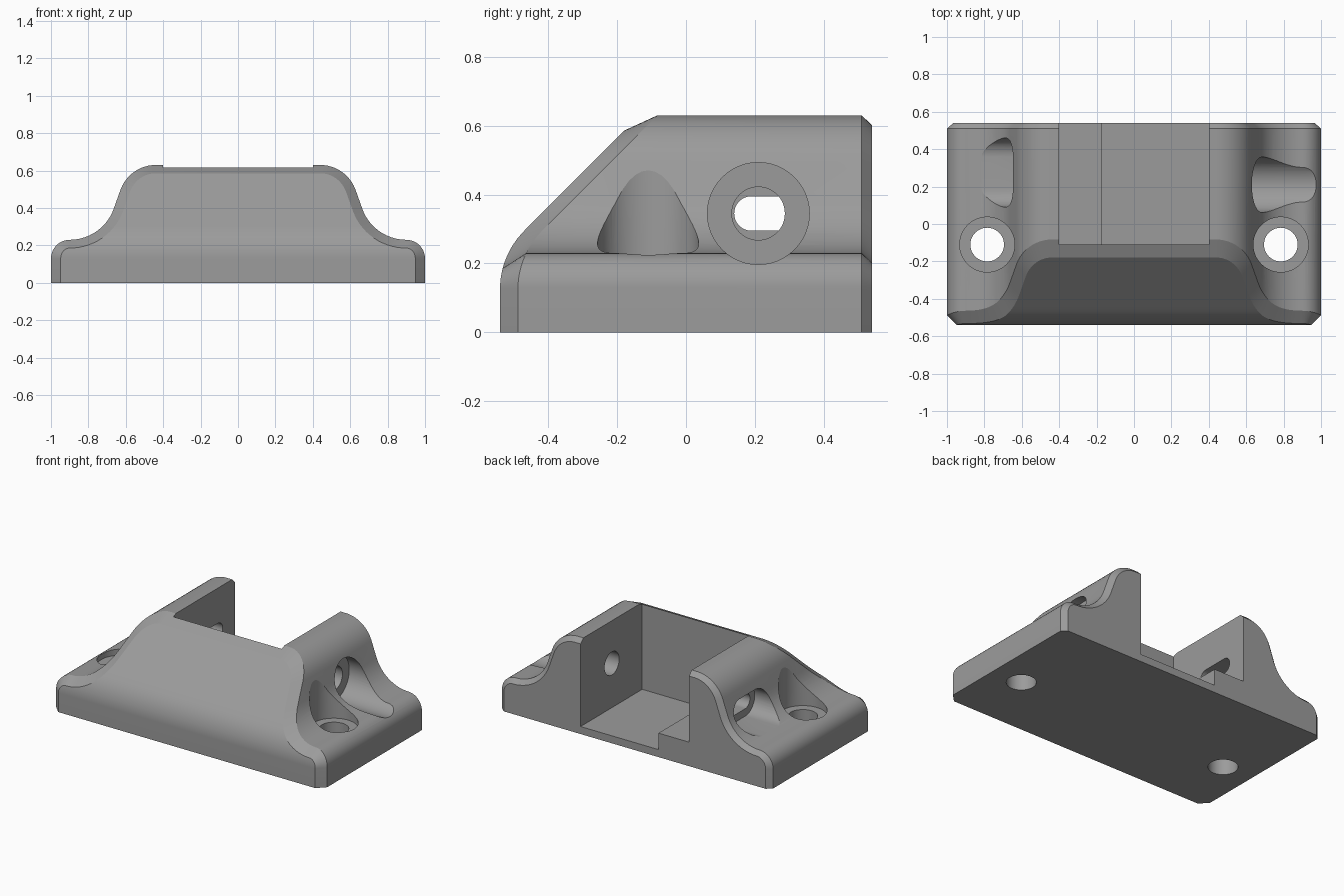
import bpy, bmesh, math
from mathutils import Vector

if "Cube" in bpy.data.objects:
    bpy.data.objects.remove(bpy.data.objects["Cube"])

grey = bpy.data.materials.new("plain grey")
grey.diffuse_color = (0.33, 0.33, 0.33, 1)
grey.use_nodes = True
grey.node_tree.nodes["Principled BSDF"].inputs["Base Color"].default_value = grey.diffuse_color


def arc(cx, cz, r, a0, a1, n):
    pts = []
    for i in range(n + 1):
        a = math.radians(a0 + (a1 - a0) * i / n)
        pts.append((cx + r * math.cos(a), cz + r * math.sin(a)))
    return pts


def make_object(name, bm):
    bmesh.ops.recalc_face_normals(bm, faces=bm.faces)
    if bm.calc_volume(signed=True) < 0:
        bmesh.ops.reverse_faces(bm, faces=bm.faces)
    mesh = bpy.data.meshes.new(name)
    bm.to_mesh(mesh)
    bm.free()
    mesh.materials.append(grey)
    ob = bpy.data.objects.new(name, mesh)
    bpy.context.collection.objects.link(ob)
    return ob


# Right half of the cross-section: foot, rounded shelf, flared shoulder, top
half = ([(1.0, 0.0)] + arc(0.9, 0.13, 0.1, 0, 90, 10)
        + arc(0.9, 0.48, 0.25, 270, 200, 14)[1:]
        + arc(0.44, 0.43, 0.2, 20, 90, 12))


def inset(d):
    out = []
    for i, (x, z) in enumerate(half):
        a, b = half[max(i - 1, 0)], half[min(i + 1, len(half) - 1)]
        t = Vector((b[0] - a[0], b[1] - a[1])).normalized()
        if i == 0:
            t = Vector((0, 1))
        if i == len(half) - 1:
            t = Vector((-1, 0))
        out.append((x - t.y * d, z + t.x * d * 0.85))
    return out


def front_y(z):
    # upright lip, rounded nose, then a 45 degree ramp
    r, z0 = 0.24, 0.125
    if z <= z0:
        return -0.54
    if z < z0 + r * math.sin(math.pi / 4):
        return -0.54 + r - math.sqrt(r * r - (z - z0) ** 2)
    return z - 0.765


# Body: four rings lofted front to back, with chamfered ends
bm = bmesh.new()
front, back = inset(0.052), inset(0.034)
layers = [[(x, front_y(z), z) for x, z in front],
          [(x, front_y(z) + 0.052, z) for x, z in half],
          [(x, 0.51, z) for x, z in half],
          [(x, 0.54, z) for x, z in back]]
rings = []
for layer in layers:
    right = [bm.verts.new(p) for p in layer]
    left = [bm.verts.new((-x, y, z)) for x, y, z in layer]
    rings.append(right + left[::-1])
n = len(rings[0])
for r0, r1 in zip(rings, rings[1:]):
    for i in range(n - 1):
        bm.faces.new((r0[i], r0[i + 1], r1[i + 1], r1[i]))
for ring in (rings[0], rings[-1]):
    for i in range(n // 2 - 1):
        bm.faces.new((ring[i], ring[i + 1], ring[n - 2 - i], ring[n - 1 - i]))
bm.faces.new([r[0] for r in rings] + [r[-1] for r in reversed(rings)])
body = make_object("bracket_body", bm)


def prism(name, pts, axis, lo, hi):
    """Extrude a 2D outline along axis x (y,z), y (x,z) or z (x,y)."""
    place = {"x": lambda p, t: (t, p[0], p[1]),
             "y": lambda p, t: (p[0], t, p[1]),
             "z": lambda p, t: (p[0], p[1], t)}[axis]
    bm = bmesh.new()
    a = [bm.verts.new(place(p, lo)) for p in pts]
    b = [bm.verts.new(place(p, hi)) for p in pts]
    bm.faces.new(a)
    bm.faces.new(b[::-1])
    for i in range(len(pts)):
        j = (i + 1) % len(pts)
        bm.faces.new((a[i], a[j], b[j], b[i]))
    ob = make_object(name, bm)
    ob.hide_render = True
    return ob


def circle(cx, cy, r):
    return arc(cx, cy, r, 0, 360, 48)[:-1]


def slot(y0, y1, z, r):
    return arc(y1, z, r, -90, 90, 20) + arc(y0, z, r, 90, 270, 20)


cutters = [
    # open pocket with a raised step on the left of its floor
    prism("pocket_cutter", [(-0.4, 0.16), (-0.175, 0.16), (-0.175, 0.05),
                            (0.4, 0.05), (0.4, 1.0), (-0.4, 1.0)], "y", -0.11, 0.8),
    # round cross hole on the right, elongated one on the left
    prism("cross_hole_cutter", circle(0.21, 0.345, 0.077), "x", 0.3, 1.2),
    prism("cross_recess_cutter", circle(0.21, 0.345, 0.148), "x", 0.57, 1.25),
    prism("slot_hole_cutter", slot(0.19, 0.36, 0.345, 0.05), "x", -1.2, -0.3),
    prism("slot_recess_cutter", slot(0.19, 0.36, 0.345, 0.1), "x", -1.25, -0.57),
]
# mounting screw holes
for side, s in (("left", -1), ("right", 1)):
    cutters.append(prism(side + "_screw_hole_cutter", circle(s * 0.785, -0.11, 0.09), "z", -0.2, 1))
    cutters.append(prism(side + "_screw_recess_cutter", circle(s * 0.785, -0.11, 0.147), "z", 0.19, 1.1))


def cut(ob, cutter):
    """Subtract the cutter, using the first solver that gives a solid result."""
    for solver in ("MANIFOLD", "EXACT", "FLOAT"):
        mod = ob.modifiers.new("cut", "BOOLEAN")
        mod.operation = "DIFFERENCE"
        mod.solver = solver
        mod.object = cutter
        bpy.context.view_layer.update()
        deps = bpy.context.evaluated_depsgraph_get()
        result = bpy.data.meshes.new_from_object(ob.evaluated_get(deps))
        ob.modifiers.remove(mod)
        if len(result.polygons) > 50:
            ob.data = result
            return


for c in cutters:
    cut(body, c)
for c in cutters:
    bpy.data.objects.remove(c, do_unlink=True)
body.data.materials.clear()
body.data.materials.append(grey)
for p in body.data.polygons:
    p.material_index = 0

bpy.context.view_layer.objects.active = body
body.select_set(True)
bpy.ops.object.shade_smooth_by_angle(angle=math.radians(20))
